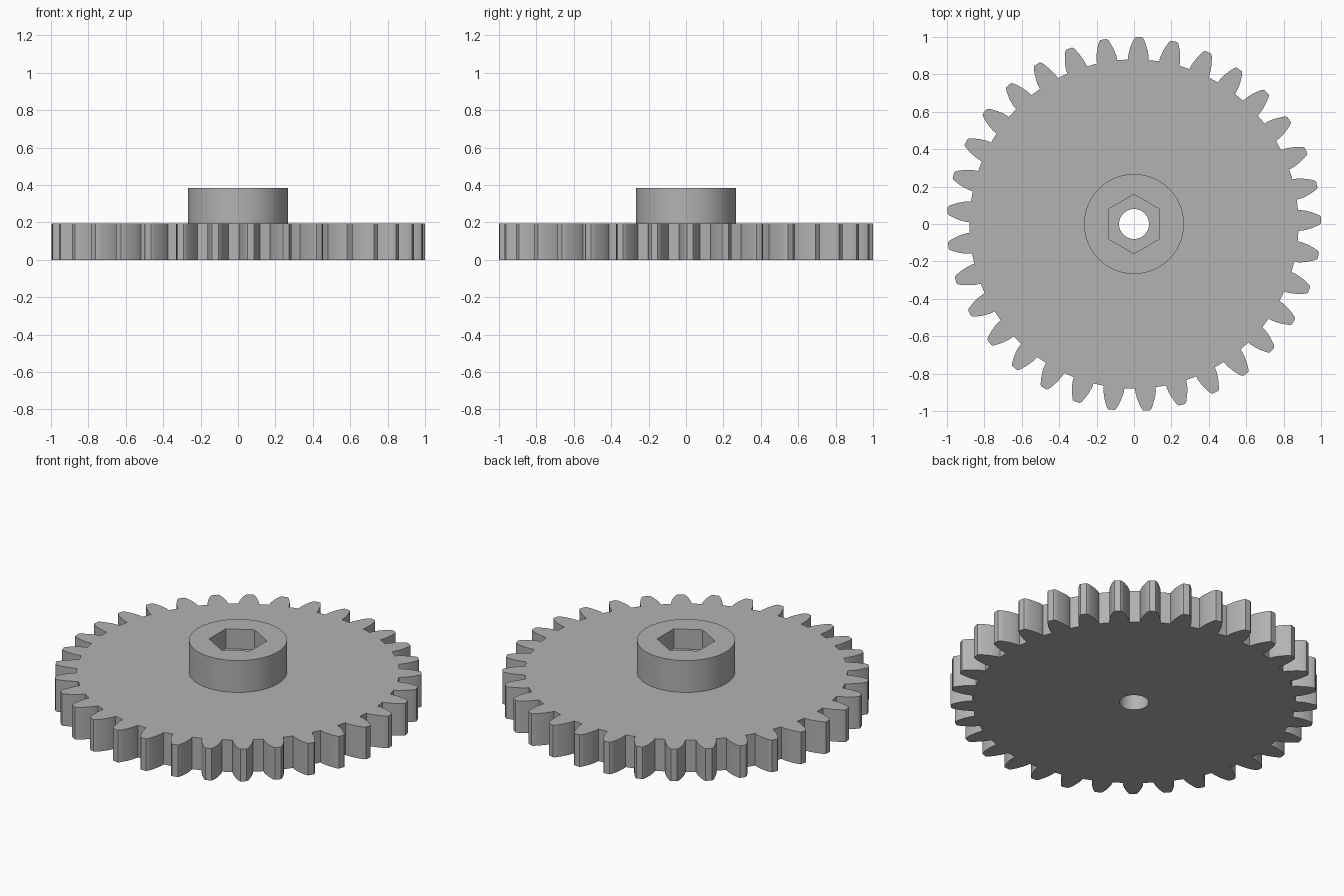
import bpy, bmesh
from math import sin, cos, tan, acos, pi, radians, sqrt

cube = bpy.data.objects.get("Cube")
if cube:
    bpy.data.objects.remove(cube, do_unlink=True)

TEETH = 33
TIP_R, ROOT_R = 1.0, 0.88
PITCH_R = TIP_R * TEETH / (TEETH + 2)
PRESSURE = radians(20)
BASE_R = PITCH_R * cos(PRESSURE)
PHASE = radians(1.23)
HUB_R, BORE_R, HEX_R = 0.267, 0.08, 0.158
WHEEL_Z, TOP_Z, POCKET_Z = 0.193, 0.385, 0.265

grey = bpy.data.materials.new("grey plastic")
grey.use_nodes = True
colour = (0.45, 0.45, 0.45, 1)
grey.diffuse_color = colour
grey.node_tree.nodes["Principled BSDF"].inputs["Base Color"].default_value = colour


def polar(r, a):
    return (r * cos(a), r * sin(a))


def ring(r, sides, start=0.0):
    return [polar(r, start + 2 * pi * i / sides) for i in range(sides)]


def half_angle(r):
    """Half the angular width of an involute tooth at radius r."""
    a = acos(min(1, BASE_R / r))
    return pi / (2 * TEETH) + (tan(PRESSURE) - PRESSURE) - (tan(a) - a)


def gear_outline():
    steps = 7
    radii = [ROOT_R] + [BASE_R + (TIP_R - 0.008 - BASE_R) * i / steps for i in range(steps + 1)]
    flank = [(r, half_angle(r)) for r in radii]
    flank.append((TIP_R, half_angle(TIP_R) * 0.8))     # softened tip corner
    pts = []
    for t in range(TEETH):
        mid = PHASE + 2 * pi * t / TEETH
        pts += [polar(r, mid - h) for r, h in flank]
        pts += [polar(r, mid + h) for r, h in reversed(flank)]
    return pts


def loop(bm, pts, z):
    return [bm.verts.new((x, y, z)) for x, y in pts]


def wall(bm, low, high, outward=True):
    n = len(low)
    for i in range(n):
        j = (i + 1) % n
        quad = [low[i], low[j], high[j], high[i]]
        bm.faces.new(quad if outward else quad[::-1])


def cap(bm, outer, inner, up):
    """Flat face between an outer outline and a hole."""
    edges = []
    for vs in (outer, inner):
        for i, v in enumerate(vs):
            w = vs[(i + 1) % len(vs)]
            edges.append(bm.edges.get((v, w)) or bm.edges.new((v, w)))
    made = bmesh.ops.triangle_fill(bm, use_beauty=True, use_dissolve=False, edges=edges)
    for f in made["geom"]:
        if isinstance(f, bmesh.types.BMFace):
            f.normal_update()
            if (f.normal.z > 0) != up:
                f.normal_flip()


def finish(bm, name):
    mesh = bpy.data.meshes.new(name)
    bm.to_mesh(mesh)
    bm.free()
    mesh.materials.append(grey)
    obj = bpy.data.objects.new(name, mesh)
    bpy.context.collection.objects.link(obj)
    bpy.ops.object.select_all(action='DESELECT')
    obj.select_set(True)
    bpy.context.view_layer.objects.active = obj
    bpy.ops.object.shade_smooth_by_angle(angle=radians(25))


teeth = gear_outline()
hub_circle = ring(HUB_R, 96)
bore = ring(BORE_R, 48)
hexagon = ring(HEX_R, 6, pi / 2)

# Toothed wheel
bm = bmesh.new()
low, high = loop(bm, teeth, 0), loop(bm, teeth, WHEEL_Z)
wall(bm, low, high)
cap(bm, low, loop(bm, bore, 0), up=False)
cap(bm, high, loop(bm, hub_circle, WHEEL_Z), up=True)
finish(bm, "toothed_wheel")

# Hub with hexagonal nut pocket and through bore
bm = bmesh.new()
low, high = loop(bm, hub_circle, WHEEL_Z), loop(bm, hub_circle, TOP_Z)
wall(bm, low, high)
hex_low, hex_high = loop(bm, hexagon, POCKET_Z), loop(bm, hexagon, TOP_Z)
wall(bm, hex_low, hex_high, outward=False)
cap(bm, high, hex_high, up=True)
bore_low, bore_high = loop(bm, bore, 0), loop(bm, bore, POCKET_Z)
wall(bm, bore_low, bore_high, outward=False)
cap(bm, hex_low, bore_high, up=True)
finish(bm, "hub")
